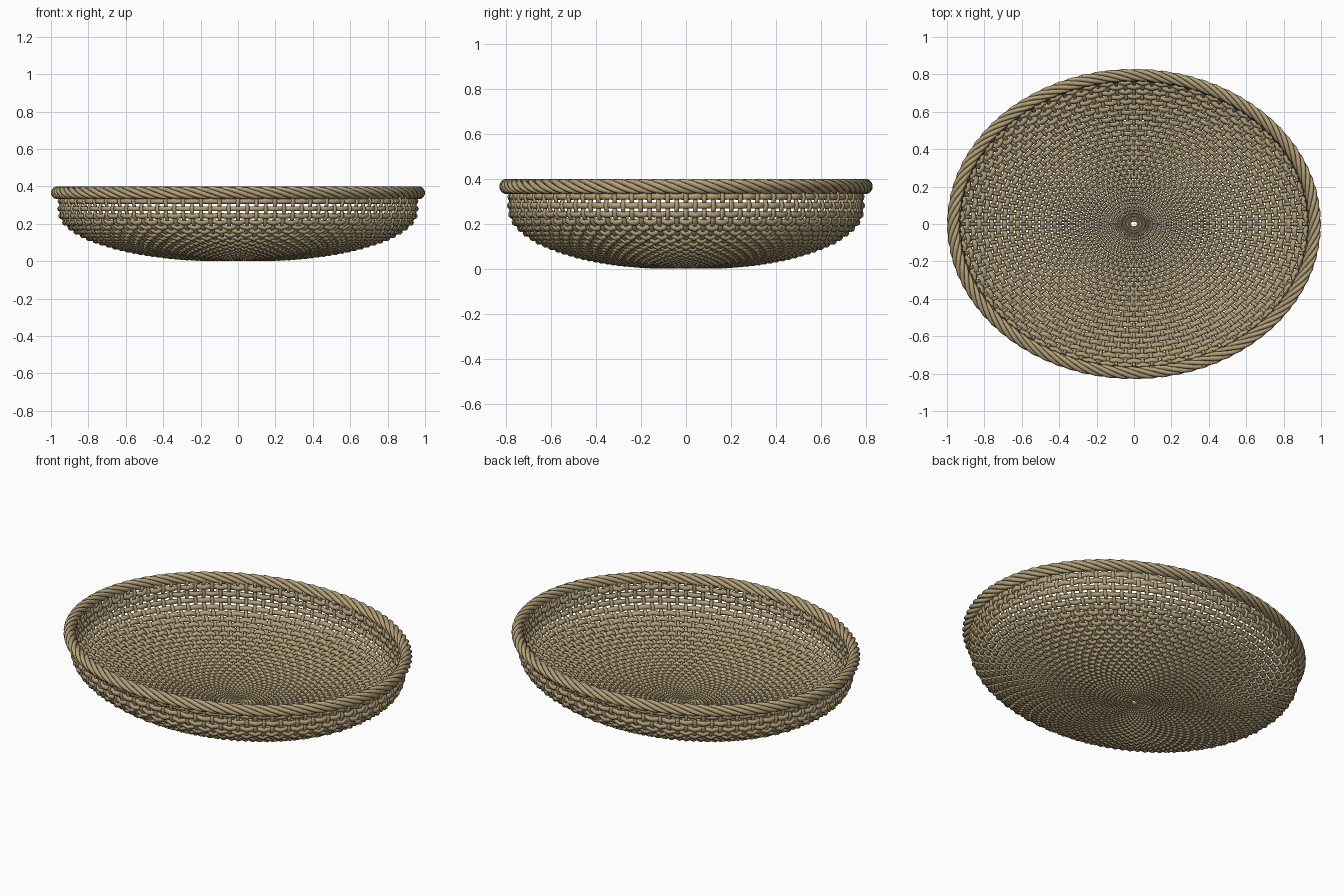
import bpy, math
from mathutils import Vector

if "Cube" in bpy.data.objects:
    bpy.data.objects.remove(bpy.data.objects["Cube"])

STAKES, ROWS, YS = 120, 36, 0.822
TAU = 2 * math.pi

cane = bpy.data.materials.new("cane")
cane.diffuse_color = (0.45, 0.35, 0.19, 1)
cane.use_nodes = True
cane.node_tree.nodes["Principled BSDF"].inputs["Base Color"].default_value = cane.diffuse_color

# Bowl profile (radius, height), smoothed by Catmull-Rom and measured by arc length
KEYS = [(0.01, 0.012), (0.2, 0.015), (0.4, 0.032), (0.6, 0.066), (0.78, 0.12),
        (0.89, 0.18), (0.938, 0.235), (0.946, 0.29), (0.942, 0.36)]


def smooth_profile(keys, steps=12):
    k = [Vector(p) for p in keys]
    k = [2 * k[0] - k[1]] + k + [2 * k[-1] - k[-2]]
    out = []
    for a, b, c, d in zip(k, k[1:], k[2:], k[3:]):
        for j in range(steps):
            t = j / steps
            out.append(0.5 * (2 * b + (c - a) * t + (2 * a - 5 * b + 4 * c - d) * t * t
                              + (3 * b - a - 3 * c + d) * t ** 3))
    return out + [k[-2]]


PROF = smooth_profile(KEYS)
ARC = [0.0]
for p, q in zip(PROF, PROF[1:]):
    ARC.append(ARC[-1] + (q - p).length)


def profile_at(row):
    """Point, outward normal and row spacing at a (fractional) row number."""
    u = max(0.0, min(1.0, row / ROWS))
    s = ARC[-1] * u ** 1.3
    i = 0
    while i < len(PROF) - 2 and ARC[i + 1] < s:
        i += 1
    d = PROF[i + 1] - PROF[i]
    p = PROF[i] + d * ((s - ARC[i]) / d.length)
    d.normalize()
    spacing = ARC[-1] * 1.3 / ROWS * max(u, 0.02) ** 0.3
    return p, Vector((d.y, -d.x)), spacing


def place(p, ang):
    return Vector((p.x * math.cos(ang), YS * p.x * math.sin(ang), p.y))


def direction(n, ang):
    return Vector((n.x * math.cos(ang), n.x * math.sin(ang), n.y)).normalized()


def tube(verts, faces, pts, normals, rn, rb, sides, closed):
    """Sweep an elliptical section: rn[i] along the normal, rb[i] across it."""
    n, base = len(pts), len(verts)
    for i, p in enumerate(pts):
        if closed:
            t = pts[(i + 1) % n] - pts[i - 1]
        else:
            t = pts[min(i + 1, n - 1)] - pts[max(i - 1, 0)]
        b = t.cross(normals[i]).normalized()
        nn = b.cross(t).normalized()
        for k in range(sides):
            a = TAU * k / sides
            verts.append(p + nn * (rn[i] * math.cos(a)) + b * (rb[i] * math.sin(a)))
    for i in range(n if closed else n - 1):
        j = (i + 1) % n
        for k in range(sides):
            l = (k + 1) % sides
            faces.append((base + i * sides + k, base + i * sides + l,
                          base + j * sides + l, base + j * sides + k))
    if not closed:
        faces.append(tuple(base + k for k in reversed(range(sides))))
        faces.append(tuple(base + (n - 1) * sides + k for k in range(sides)))


def finish(name, verts, faces):
    me = bpy.data.meshes.new(name)
    me.from_pydata(verts, [], faces)
    me.materials.append(cane)
    me.shade_smooth()
    ob = bpy.data.objects.new(name, me)
    bpy.context.collection.objects.link(ob)


# Woven rings, alternately passing outside and inside the stakes
verts, faces = [], []
for row in range(1, ROWS):
    p, n, sp = profile_at(row)
    pts, nor = [], []
    for j in range(STAKES * 2):
        ang = TAU * j / (STAKES * 2)
        wave = math.cos(math.pi * (j / 2 + row))
        pts.append(place(p + n * (0.25 * sp * wave), ang))
        nor.append(direction(n, ang))
    m = len(pts)
    tube(verts, faces, pts, nor, [0.28 * sp] * m, [0.38 * sp] * m, 6, True)
finish("woven_rings", verts, faces)

# Radial stakes, weaving the opposite way
verts, faces = [], []
samples = [(h / 2, *profile_at(h / 2)) for h in range(2, ROWS * 2 + 1)]
for j in range(STAKES):
    ang = TAU * j / STAKES
    pts, nor, rn, rb = [], [], [], []
    for row, p, n, sp in samples:
        wave = -math.cos(math.pi * (j + row))
        pts.append(place(p + n * (0.2 * sp * wave), ang))
        nor.append(direction(n, ang))
        w = max(0.0015, min(0.011, 0.26 * TAU * p.x / STAKES))
        rb.append(w)
        rn.append(min(w, 0.22 * sp))
    tube(verts, faces, pts, nor, rn, rb, 5, False)
finish("radial_stakes", verts, faces)

# Twisted rope rim made of five strands
verts, faces = [], []
STRANDS, TURNS, SEG = 5, 17, 340
R, r = 0.0214, 0.0128
for s in range(STRANDS):
    pts, nor = [], []
    for i in range(SEG):
        ang = TAU * i / SEG
        phi = -TURNS * ang + TAU * s / STRANDS
        out = Vector((math.cos(ang) / 0.966, math.sin(ang) / 0.796, 0)).normalized()
        d = out * math.cos(phi) + Vector((0, 0, math.sin(phi)))
        pts.append(Vector((0.966 * math.cos(ang), 0.796 * math.sin(ang), 0.366)) + d * R)
        nor.append(d)
    tube(verts, faces, pts, nor, [r] * SEG, [r] * SEG, 8, True)
finish("rope_rim", verts, faces)
